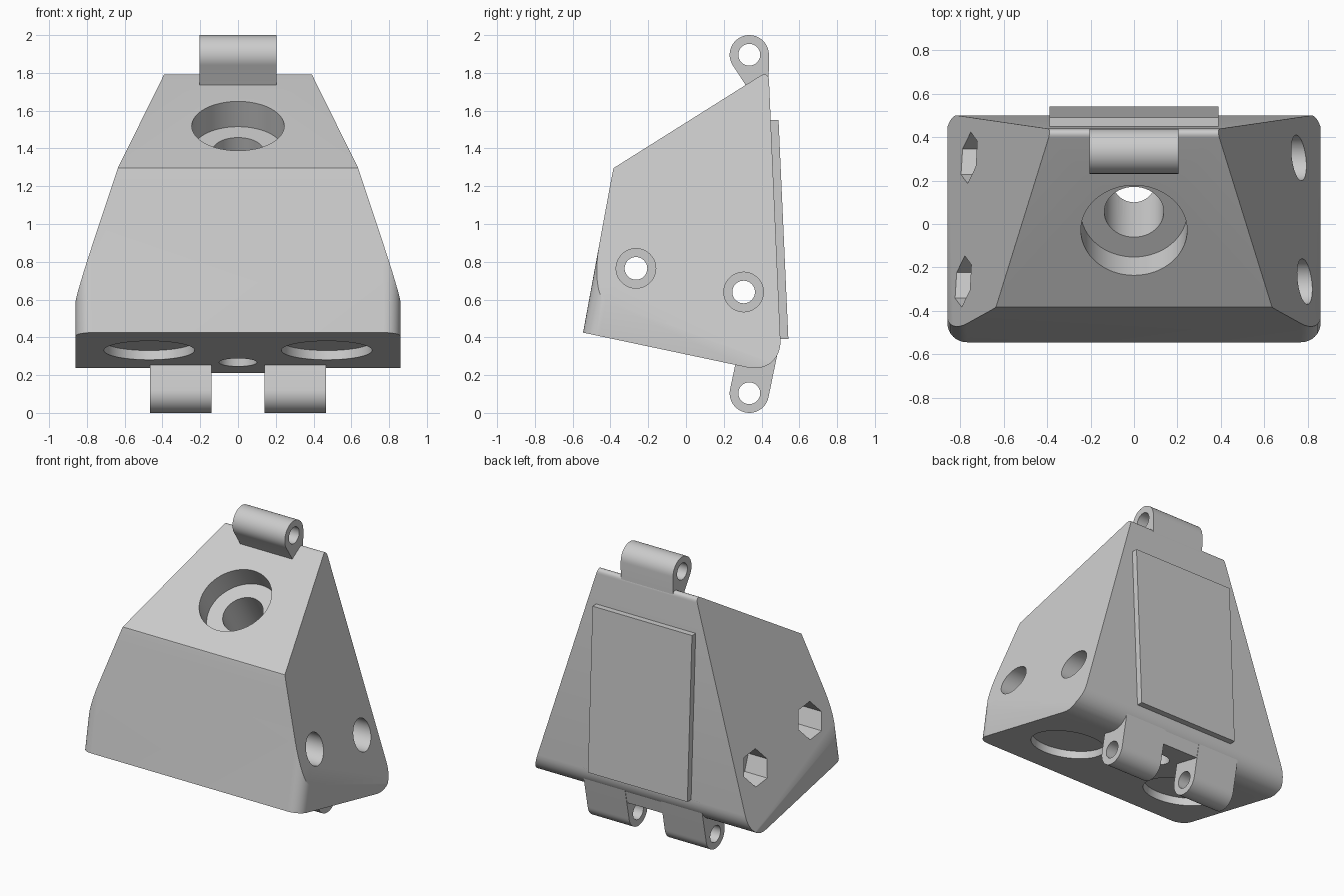
import bpy, bmesh, math
from mathutils import Vector

cube = bpy.data.objects.get("Cube")
if cube:
    bpy.data.objects.remove(cube)

grey = bpy.data.materials.new("light_grey")
grey.use_nodes = True
COLOUR = (0.6, 0.6, 0.6, 1)
grey.diffuse_color = COLOUR
grey.node_tree.nodes["Principled BSDF"].inputs["Base Color"].default_value = COLOUR


def make_object(name, bm):
    bmesh.ops.recalc_face_normals(bm, faces=bm.faces)
    mesh = bpy.data.meshes.new(name)
    bm.to_mesh(mesh)
    bm.free()
    mesh.materials.append(grey)
    obj = bpy.data.objects.new(name, mesh)
    bpy.context.collection.objects.link(obj)
    return obj


def prism(profile, x0, x1):
    """Extrude a (y, z) profile from x0 to x1."""
    bm = bmesh.new()
    face = bm.faces.new([bm.verts.new((x0, y, z)) for y, z in profile])
    new = bmesh.ops.extrude_face_region(bm, geom=[face])["geom"]
    verts = [g for g in new if isinstance(g, bmesh.types.BMVert)]
    bmesh.ops.translate(bm, vec=(x1 - x0, 0, 0), verts=verts)
    bmesh.ops.recalc_face_normals(bm, faces=bm.faces)
    return bm


def bore(start, end, radius, sides=48, turn=0.0):
    """Cylinder cutter between two points."""
    bpy.ops.mesh.primitive_cylinder_add(vertices=sides, radius=radius, depth=1)
    obj = bpy.context.object
    a, b = Vector(start), Vector(end)
    obj.name = "cutter"
    obj.hide_render = True
    obj.rotation_mode = 'QUATERNION'
    spin = Vector((0, 0, 1)).rotation_difference(b - a)
    obj.rotation_quaternion = spin @ Vector((0, 0, 1)).rotation_difference(Vector((0, 0, 1)))
    if turn:
        for v in obj.data.vertices:
            x, y, _ = v.co
            v.co.x = x * math.cos(turn) - y * math.sin(turn)
            v.co.y = x * math.sin(turn) + y * math.cos(turn)
    obj.location = (a + b) / 2
    obj.scale.z = (b - a).length
    return obj


def cut(obj, cutters):
    bpy.context.view_layer.objects.active = obj
    for cutter in cutters:
        mod = obj.modifiers.new("cut", 'BOOLEAN')
        mod.operation = 'DIFFERENCE'
        mod.solver = 'EXACT'
        mod.object = cutter
        bpy.ops.object.modifier_apply(modifier=mod.name)
        bpy.data.objects.remove(cutter)


def smooth(obj):
    bpy.ops.object.select_all(action='DESELECT')
    obj.select_set(True)
    bpy.context.view_layer.objects.active = obj
    bpy.ops.object.shade_smooth_by_angle(angle=math.radians(25))


# Housing: side profile, rounded edges, slanted sides
W = 0.86
FRONT_LOW, FRONT_TOP = (-0.545, 0.425), (-0.385, 1.295)
BACK_TOP, BACK_LOW = (0.437, 1.812), (0.508, 0.202)
bm = prism([FRONT_LOW, FRONT_TOP, BACK_TOP, BACK_LOW], -W, W)


def near(vert, point):
    return abs(vert.co.y - point[0]) < 1e-4 and abs(vert.co.z - point[1]) < 1e-4


def round_edges(p, q, size, segments):
    edges = [e for e in bm.edges
             if (near(e.verts[0], p) and near(e.verts[1], q))
             or (near(e.verts[1], p) and near(e.verts[0], q))]
    bmesh.ops.bevel(bm, geom=edges, offset=size, offset_type='OFFSET',
                    segments=segments, profile=0.5, affect='EDGES')


round_edges(BACK_LOW, BACK_LOW, 0.185, 12)
round_edges(BACK_TOP, BACK_TOP, 0.05, 8)
round_edges(FRONT_LOW, FRONT_TOP, 0.09, 8)
round_edges(FRONT_TOP, FRONT_TOP, 0.1, 8)
for s in (-1, 1):
    result = bmesh.ops.bisect_plane(
        bm, geom=bm.verts[:] + bm.edges[:] + bm.faces[:], dist=1e-5,
        plane_co=(s * 0.9935, 0, 0), plane_no=(s, 0.116, 0.31), clear_outer=True)
    rim = [g for g in result["geom_cut"] if isinstance(g, bmesh.types.BMEdge)]
    bmesh.ops.edgeloop_fill(bm, edges=rim)
housing = make_object("housing", bm)

# Angled socket on the sloping face, running into a vertical passage
axis = Vector((0, 0.533, -0.846))
mouth = Vector((0, -0.03, 1.52))
cutters = [bore(mouth - axis * 0.3, mouth + axis * 0.16, 0.245, 64),
           bore(mouth, mouth + axis * 0.5, 0.137),
           bore((0, 0.2, 0), (0, 0.2, 1.15), 0.1)]

# Shallow round recesses underneath
down = Vector((0, -0.207, -0.978))
for s in (-1, 1):
    centre = Vector((s * 0.47, -0.1, 0.331))
    cutters.append(bore(centre - down * 0.05, centre + down * 0.2, 0.24, 64))

# Cross bolts: round head recess on the left, hexagonal nut recess on the right
for y, z in ((-0.265, 0.765), (0.305, 0.64)):
    cutters += [bore((-1, y, z), (1, y, z), 0.06, 32),
                bore((0.6, y, z), (1, y, z), 0.105),
                bore((-0.62, y, z), (-1, y, z), 0.12, 6, math.radians(10))]
cut(housing, cutters)
smooth(housing)


# Hinge lugs
def lug(name, x0, x1, y, z, start, stop, base):
    arc = [math.radians(start + (stop - start) * i / 24) for i in range(25)]
    profile = [(y + 0.104 * math.cos(a), z + 0.104 * math.sin(a)) for a in arc]
    obj = make_object(name, prism(profile + base, x0, x1))
    cut(obj, [bore((x0 - 0.1, y, z), (x1 + 0.1, y, z), 0.058, 32)])
    smooth(obj)


lug("top_lug", -0.205, 0.205, 0.335, 1.896, 0, 212,
    [(0.31, 1.745), (0.33, 1.7), (0.437, 1.7)])
for side, x in (("left", 0.14), ("right", -0.465)):
    lug(side + "_bottom_lug", x, x + 0.325, 0.335, 0.104, 170, 350,
        [(0.5, 0.39), (0.3, 0.4), (0.262, 0.26)])

# Web between the bottom lugs
make_object("lug_web", prism([(0.31, 0.244), (0.46, 0.212), (0.499, 0.39), (0.31, 0.39)],
                             -0.14, 0.14))

# Raised back panel
make_object("back_panel", prism([(0.44, 1.55), (0.49, 1.55), (0.542, 0.39), (0.49, 0.39)],
                                -0.39, 0.39))
